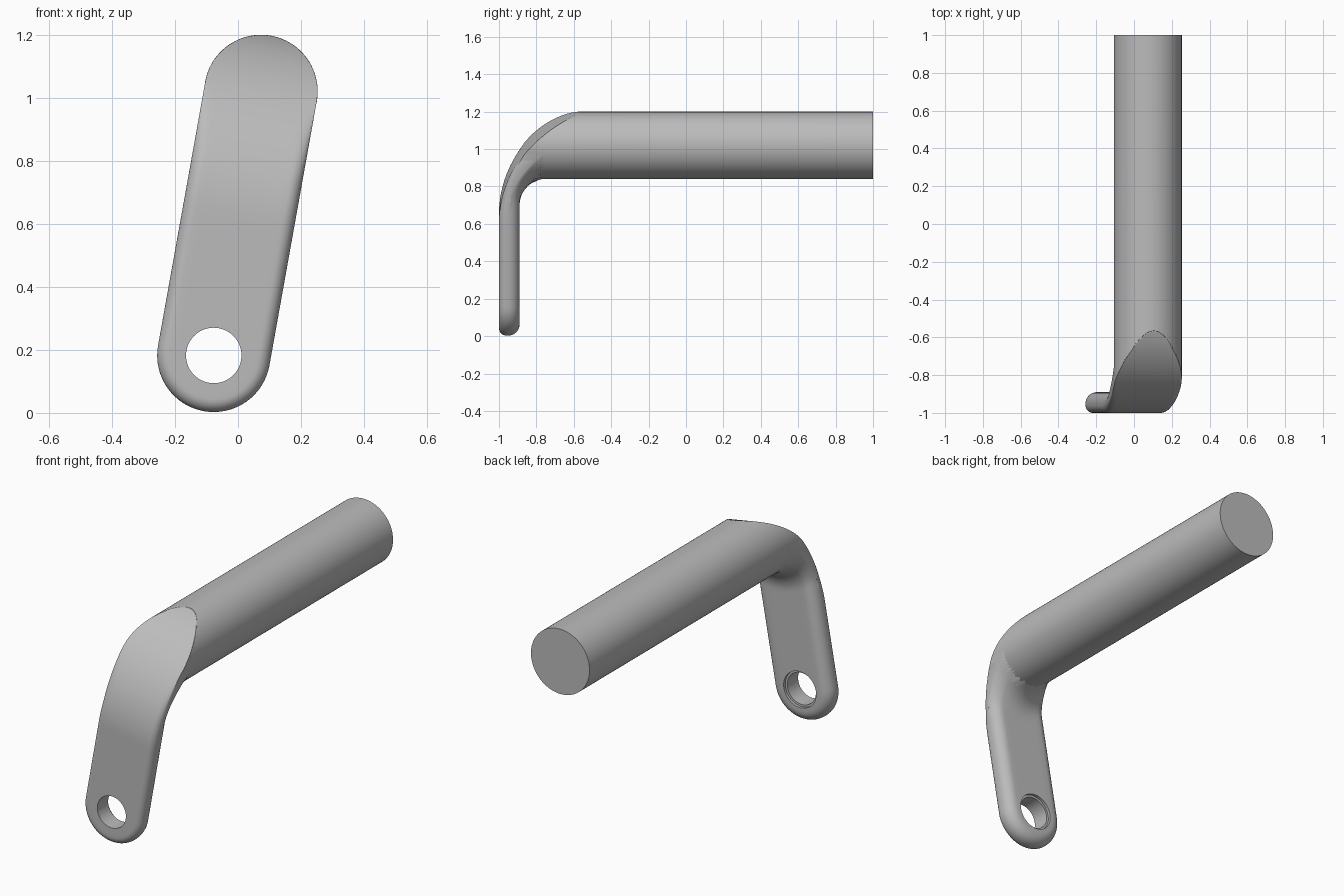
import bpy, bmesh
from math import sin, cos, pi, sqrt, radians
from mathutils import Matrix

cube = bpy.data.objects.get("Cube")
if cube:
    bpy.data.objects.remove(cube)

R = 0.18            # bar radius and half width of the arm
LENGTH = 0.851      # bar axis to hole centre
BEND = 0.606        # outer bend radius
FILLET = 0.14       # blend between bar and arm
FRONT_R, BACK_R = 0.04, 0.06
FRONT, BACK = -1.0, -0.89
PLACE = Matrix.Translation((0.073, 0, 1.02)) @ Matrix.Rotation(radians(10.15), 4, 'Y')

steel = bpy.data.materials.new("grey steel")
steel.use_nodes = True
steel.diffuse_color = (0.5, 0.5, 0.5, 1)
steel.node_tree.nodes["Principled BSDF"].inputs["Base Color"].default_value = (0.5, 0.5, 0.5, 1)


def quarter(radius, d):
    """Height of a rounded corner at distance d from its edge."""
    d = min(max(d, 0), radius)
    return radius - sqrt(max(radius ** 2 - (radius - d) ** 2, 0))


def outer(u):
    """Front surface, which bends back towards the bar."""
    rise = max(u + 0.4, 0)
    return FRONT + BEND - sqrt(BEND ** 2 - rise ** 2)


def fade(u):
    """Edge rounding dies out where the arm meets the bar."""
    return min(max((-0.02 - u) / 0.25, 0), 1)


def front_y(x, u, inset):
    return outer(u) + quarter(FRONT_R, inset) * fade(u)


def back_y(x, u, inset):
    gap = sqrt(x * x + u * u) - R
    y = BACK + quarter(FILLET, gap) - quarter(BACK_R, inset) * fade(u)
    return max(y, front_y(x, u, inset) + 0.01)


def outline(radius, arc=32, side=56):
    """Slot outline around the bar axis and the hole centre."""
    pts = [(radius * cos(pi * i / arc), radius * sin(pi * i / arc)) for i in range(arc)]
    pts += [(-radius, -LENGTH * i / side) for i in range(side)]
    pts += [(-radius * cos(pi * i / arc), -LENGTH - radius * sin(pi * i / arc)) for i in range(arc)]
    pts += [(radius, -LENGTH * (1 - i / side)) for i in range(side)]
    return pts


def skin(bm, rings):
    for a, b in zip(rings, rings[1:]):
        for i in range(len(a)):
            j = (i + 1) % len(a)
            bm.faces.new((a[i], a[j], b[j], b[i]))


def finish(bm, name):
    bmesh.ops.recalc_face_normals(bm, faces=bm.faces)
    mesh = bpy.data.meshes.new(name)
    bm.to_mesh(mesh)
    bm.free()
    obj = bpy.data.objects.new(name, mesh)
    bpy.context.collection.objects.link(obj)
    mesh.materials.append(steel)
    obj.matrix_world = PLACE
    return obj


def turned(name, profile, z=0, sides=64, shape=None):
    """Solid along y from (radius, y) pairs; shape bends the first ring."""
    bm = bmesh.new()
    rings = []
    for k, (r, y) in enumerate(profile):
        ring = []
        for i in range(sides):
            x, u = r * cos(2 * pi * i / sides), r * sin(2 * pi * i / sides)
            ring.append(bm.verts.new((x, shape(u) if shape and k == 0 else y, u + z)))
        rings.append(ring)
    skin(bm, rings)
    bm.faces.new(rings[0])
    bm.faces.new(rings[-1])
    return finish(bm, name)


def smooth(obj):
    bpy.ops.object.select_all(action='DESELECT')
    obj.select_set(True)
    bpy.context.view_layer.objects.active = obj
    bpy.ops.object.shade_smooth_by_angle(angle=radians(35))


# Bent arm: nested slot outlines over the front, then over the back
bm = bmesh.new()
rings = []
flat = [R, 0.15, 0.12, 0.09, 0.06, 0.03]
for surface, edge in ((front_y, FRONT_R), (back_y, BACK_R)):
    insets = [s for s in flat if s > edge + 0.005]
    insets += [edge * (1 - sin(pi / 2 * i / 8)) for i in range(9)]
    if surface is back_y:
        insets.reverse()
    for s in insets:
        s = max(s, 0)
        rings.append([bm.verts.new((x, surface(x, u, s), u))
                      for x, u in outline(R - s - 0.0004 if s < R else 0)])
skin(bm, rings)
bmesh.ops.remove_doubles(bm, verts=bm.verts, dist=0.00002)
arm = finish(bm, "bent_arm")

# Bolt hole with a shallow step at the back
cutter = turned("hole_cutter", [(0.088, -1.1), (0.088, -0.905), (0.1, -0.905), (0.1, -0.8)], z=-LENGTH)
cutter.hide_render = True
cut = arm.modifiers.new("hole", 'BOOLEAN')
cut.operation = 'DIFFERENCE'
cut.solver = 'EXACT'
cut.object = cutter
bpy.ops.object.select_all(action='DESELECT')
bpy.context.view_layer.objects.active = arm
arm.select_set(True)
bpy.ops.object.modifier_apply(modifier=cut.name)
bpy.data.objects.remove(cutter)
smooth(arm)

# Round bar, its front end following the bend
bar = turned("round_bar", [(R, 0), (R, 1.0)], sides=96, shape=lambda u: outer(u) + 0.005)
smooth(bar)
